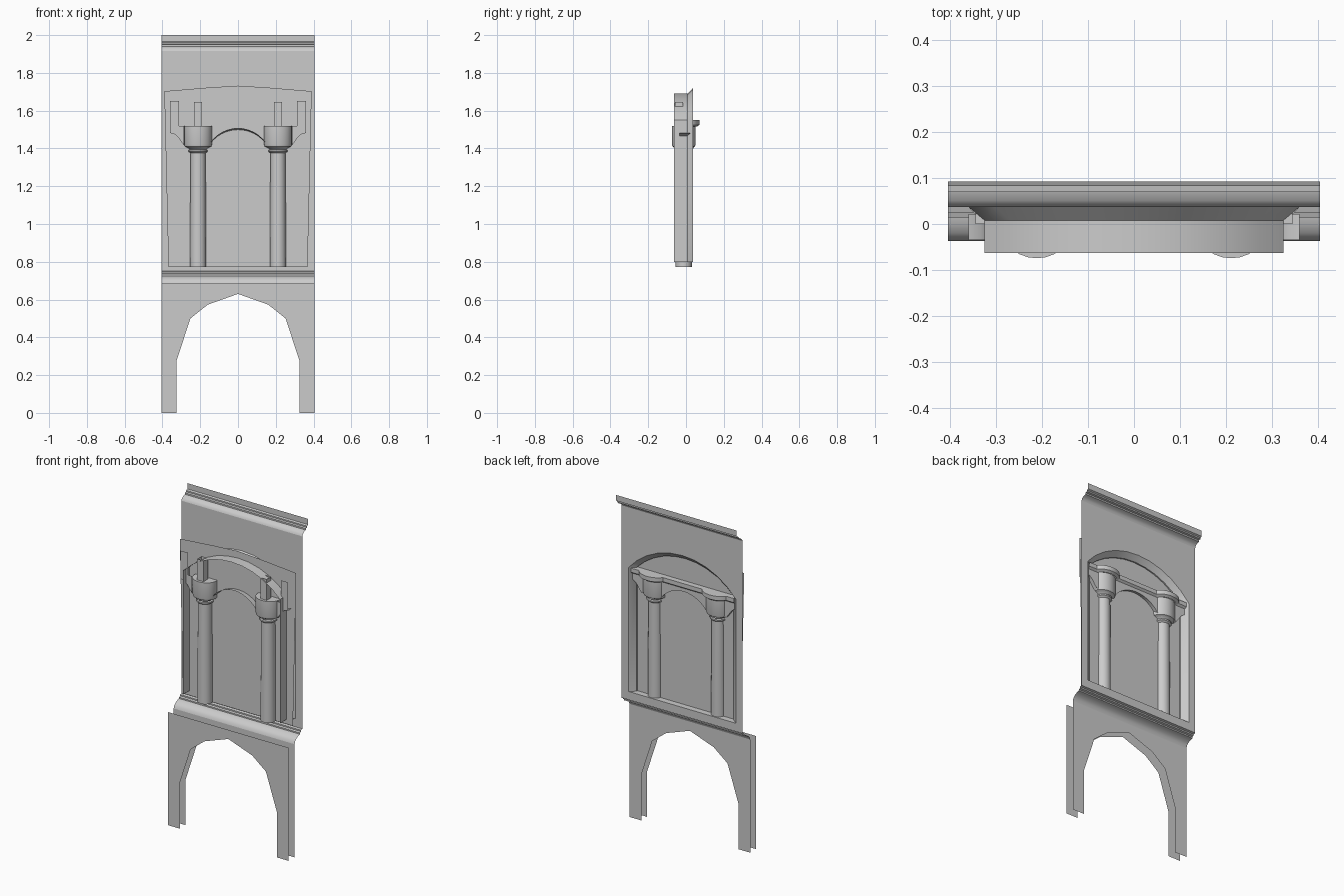
import bpy, math

if "Cube" in bpy.data.objects:
    bpy.data.objects.remove(bpy.data.objects["Cube"])

W = 0.405  # half width of the bay


def make(name, verts, faces, smooth=False):
    me = bpy.data.meshes.new(name)
    me.from_pydata(verts, [], faces)
    me.update()
    ob = bpy.data.objects.new(name, me)
    bpy.context.collection.objects.link(ob)
    if smooth:
        bpy.context.view_layer.objects.active = ob
        ob.select_set(True)
        bpy.ops.object.shade_smooth_by_angle(angle=math.radians(40))
        ob.select_set(False)
    return ob


def half_sheet(name, pts, y):
    """Flat sheet at depth y, given by its right half outline and mirrored."""
    n = len(pts)
    verts = [(x, y, z) for x, z in pts] + [(-x, y, z) for x, z in pts]
    return make(name, verts, [list(range(n)), list(range(2 * n - 1, n - 1, -1))])


def loft(name, rows, smooth=False, closed=False):
    """Skin between rows holding the same number of points."""
    n = len(rows[0])
    faces = []
    for r in range(len(rows) - 1):
        for i in range(n if closed else n - 1):
            j = (i + 1) % n
            faces.append([r * n + i, r * n + j, (r + 1) * n + j, (r + 1) * n + i])
    return make(name, [p for row in rows for p in row], faces, smooth)


def moulding(name, prof, half=W):
    return loft(name, [[(-half, y, z) for y, z in prof],
                       [(half, y, z) for y, z in prof]], True)


def lathe(name, prof, cx, cy, sy=1.0, a0=0.0, a1=2 * math.pi, n=24):
    full = a1 - a0 > 6.2
    angs = [a0 + (a1 - a0) * i / n for i in range(n if full else n + 1)]
    rows = [[(cx + r * math.cos(a), cy + sy * r * math.sin(a), z) for a in angs]
            for r, z in prof]
    return loft(name, rows, True, full)


def arch(w, spring, apex, n=10):
    """Segmental arch points from +w to -w."""
    h = apex - spring
    R = (w * w + h * h) / (2 * h)
    t = math.asin(w / R)
    return [(R * math.sin(t - 2 * t * i / n), apex - R + R * math.cos(t - 2 * t * i / n))
            for i in range(n + 1)]


# Lower walls: two parallel sheets with a pointed opening
gate = [(0.405, 0), (0.405, 0.685), (0, 0.685), (0, 0.63), (0.16, 0.573),
        (0.252, 0.5), (0.325, 0.277), (0.325, 0)]
half_sheet("lower_wall_front", gate, -0.093)
half_sheet("lower_wall_back", gate, -0.037)

# Upper wall with the arched window opening
outer = arch(0.36, 1.55, 1.72)
inner = arch(0.325, 1.55, 1.69)
half_sheet("upper_wall", [(0, 0.75), (W, 0.75), (W, 1.915), (0, 1.915)]
           + outer[:6][::-1] + [(0.36, 0.8), (0, 0.8)], 0.037)

# Mouldings under the window and along the top
moulding("sill_moulding", [(-0.037, 0.685), (-0.032, 0.70), (-0.02, 0.713), (0.0, 0.723),
                           (0.014, 0.726), (0.014, 0.734), (0.025, 0.738), (0.025, 0.746),
                           (0.037, 0.75)])
moulding("top_cornice", [(0.037, 1.915), (0.041, 1.925), (0.051, 1.935), (0.07, 1.941),
                         (0.07, 1.95), (0.083, 1.952), (0.083, 1.96), (0.093, 1.965),
                         (0.093, 2.0)])

# Window reveal: splayed outer part, then straight sides and ceiling
path_o = [(0.36, 0.8)] + outer + [(-0.36, 0.8)]
path_i = [(0.325, 0.8)] + inner + [(-0.325, 0.8)]
loft("window_reveal", [[(x, 0.037, z) for x, z in path_o],
                       [(x, 0.008, z) for x, z in path_i],
                       [(x, -0.063, z) for x, z in path_i]], True)
make("window_sill", [(-0.36, 0.037, 0.8), (0.36, 0.037, 0.8),
                     (0.325, 0.0, 0.8), (-0.325, 0.0, 0.8)], [[0, 1, 2, 3]])

# Backing panel behind the columns
half_sheet("backing_panel", [(0, 0.772), (0.368, 0.772), (0.39, 1.703),
                             (0.16, 1.722), (0, 1.732)], 0.0)

# Entablature with a central arch and half arches at the sides
mid_arch = arch(0.15, 1.42, 1.495, 12)
side_arch = [(0.285, 1.415), (0.30, 1.435), (0.317, 1.46), (0.335, 1.475), (0.36, 1.482)]
half_sheet("entablature_face", [(0, 1.55)] + mid_arch[:7][::-1] + side_arch
           + [(0.36, 1.55)], 0.022)
loft("arch_soffit", [[(x, 0.022, z) for x, z in mid_arch],
                     [(x, -0.037, z) for x, z in arch(0.15, 1.425, 1.507, 12)]], True)
moulding("entablature_ledge", [(0.022, 1.515), (0.034, 1.525), (0.034, 1.55), (0.0, 1.55)], 0.345)

for s, side in ((1, "right"), (-1, "left")):
    # Side pier plate and its arch soffit
    pier = side_arch + [(0.36, 1.652), (0.312, 1.652), (0.312, 1.518), (0.285, 1.518)]
    make("pier_plate_" + side, [(s * x, -0.035, z) for x, z in pier], [list(range(len(pier)))])
    loft("side_soffit_" + side, [[(s * x, y, z) for x, z in side_arch] for y in (-0.035, 0.022)], True)

    # Column with capital drum
    cx = 0.2115 * s
    lathe("column_" + side, [(0.043, 0.772), (0.04, 1.375), (0.05, 1.383), (0.05, 1.391),
                             (0.043, 1.395), (0.055, 1.404)], cx, -0.012)
    lathe("capital_" + side, [(0.055, 1.404), (0.07, 1.411), (0.0735, 1.422),
                              (0.0735, 1.518), (0.001, 1.518)], cx, -0.012, 0.85)
    # Ledge wrapping the capital at the back
    lathe("capital_ledge_" + side, [(0.0735, 1.515), (0.092, 1.525), (0.092, 1.55), (0.001, 1.55)],
          cx, 0.0, 0.78, 0, math.pi, 14)

    # Square post on the capital
    sq = [(-0.021, -0.058), (0.021, -0.058), (0.021, -0.016), (-0.021, -0.016)]
    loft("post_" + side, [[(cx + a, b, z) for a, b in sq] for z in (1.518, 1.645)], False, True)
